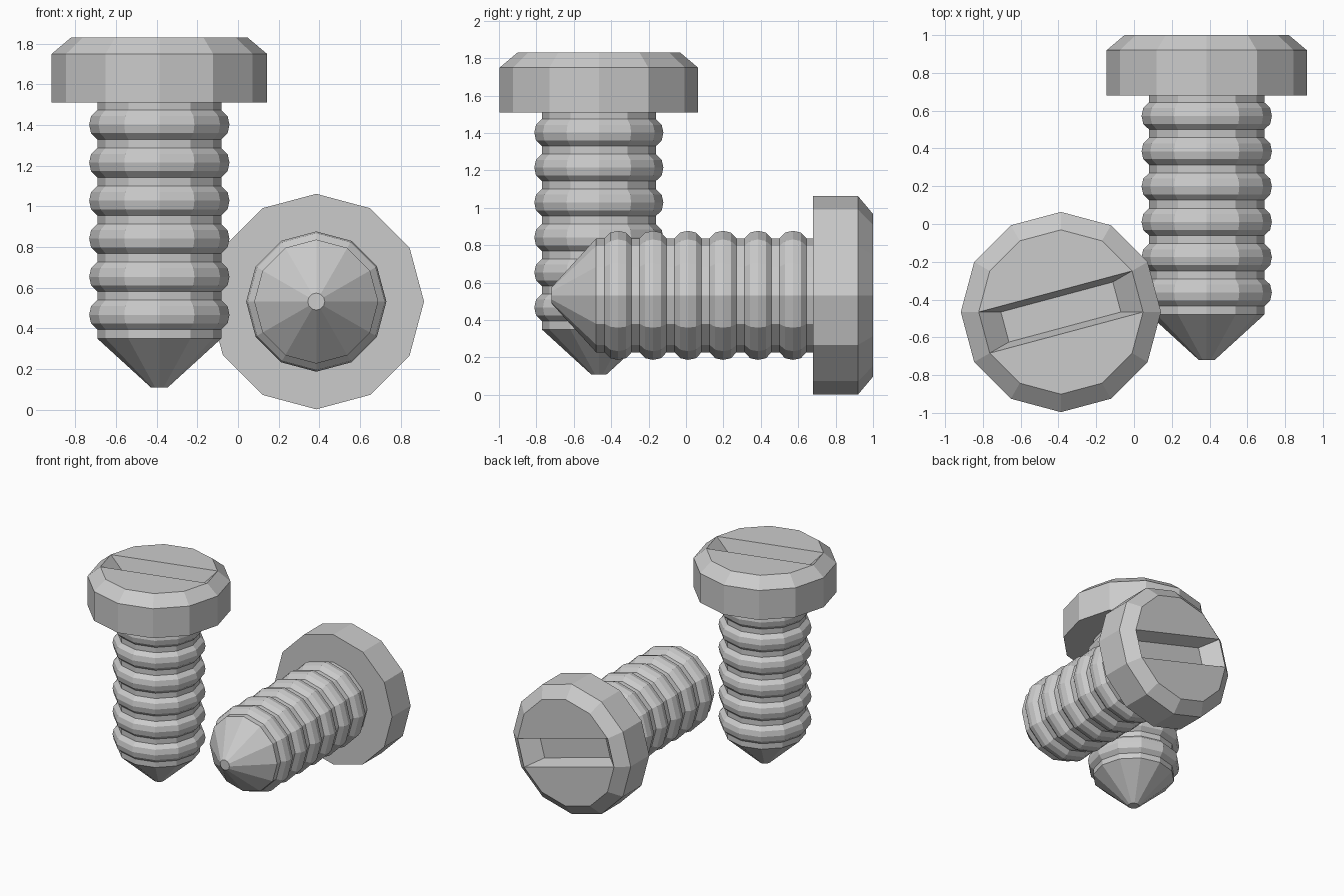
import bpy, bmesh
from math import cos, sin, pi

if "Cube" in bpy.data.objects:
    bpy.data.objects.remove(bpy.data.objects["Cube"])

SIDES = 12

# Half profile (radius, height), from the tip up to the top of the head
profile = [(0.042, 0.0), (0.305, 0.24)]
rib = [(0.305, -0.072), (0.336, -0.042), (0.345, 0.0), (0.336, 0.042), (0.305, 0.072)]
for i in range(6):
    centre = 0.357 + 0.187 * i
    profile += [(r, centre + h) for r, h in rib]
profile += [(0.305, 1.40), (0.53, 1.40), (0.53, 1.64), (0.435, 1.72)]


def screw(name, location, rotation):
    bm = bmesh.new()
    # Turned body: one ring of vertices per profile point
    rings = [[bm.verts.new((r * cos(2 * pi * k / SIDES), r * sin(2 * pi * k / SIDES), h))
              for k in range(SIDES)] for r, h in profile]
    for low, high in zip(rings, rings[1:]):
        for k in range(SIDES):
            n = (k + 1) % SIDES
            bm.faces.new((low[k], low[n], high[n], high[k]))
    bm.faces.new(rings[0][::-1])

    # Head top: two halves with a tapered slot between them
    top = rings[-1]
    bm.faces.new(top[1:7])
    bm.faces.new(top[7:] + top[:1])
    rim = [top[0], top[1], top[6], top[7]]
    floor = [bm.verts.new((v.co.x * 0.73, v.co.y * 0.73, v.co.z - 0.12)) for v in rim]
    for k in range(4):
        n = (k + 1) % 4
        bm.faces.new((rim[k], rim[n], floor[n], floor[k]))
    bm.faces.new(floor)

    bmesh.ops.recalc_face_normals(bm, faces=bm.faces)
    mesh = bpy.data.meshes.new(name)
    bm.to_mesh(mesh)
    bm.free()
    obj = bpy.data.objects.new(name, mesh)
    obj.location = location
    obj.rotation_euler = rotation
    bpy.context.collection.objects.link(obj)


# One screw upright, one lying with its head to the back
screw("upright_screw", (-0.387, -0.466, 0.11), (0, 0, 0))
screw("lying_screw", (0.385, -0.72, 0.532), (-pi / 2, 0, 0))
